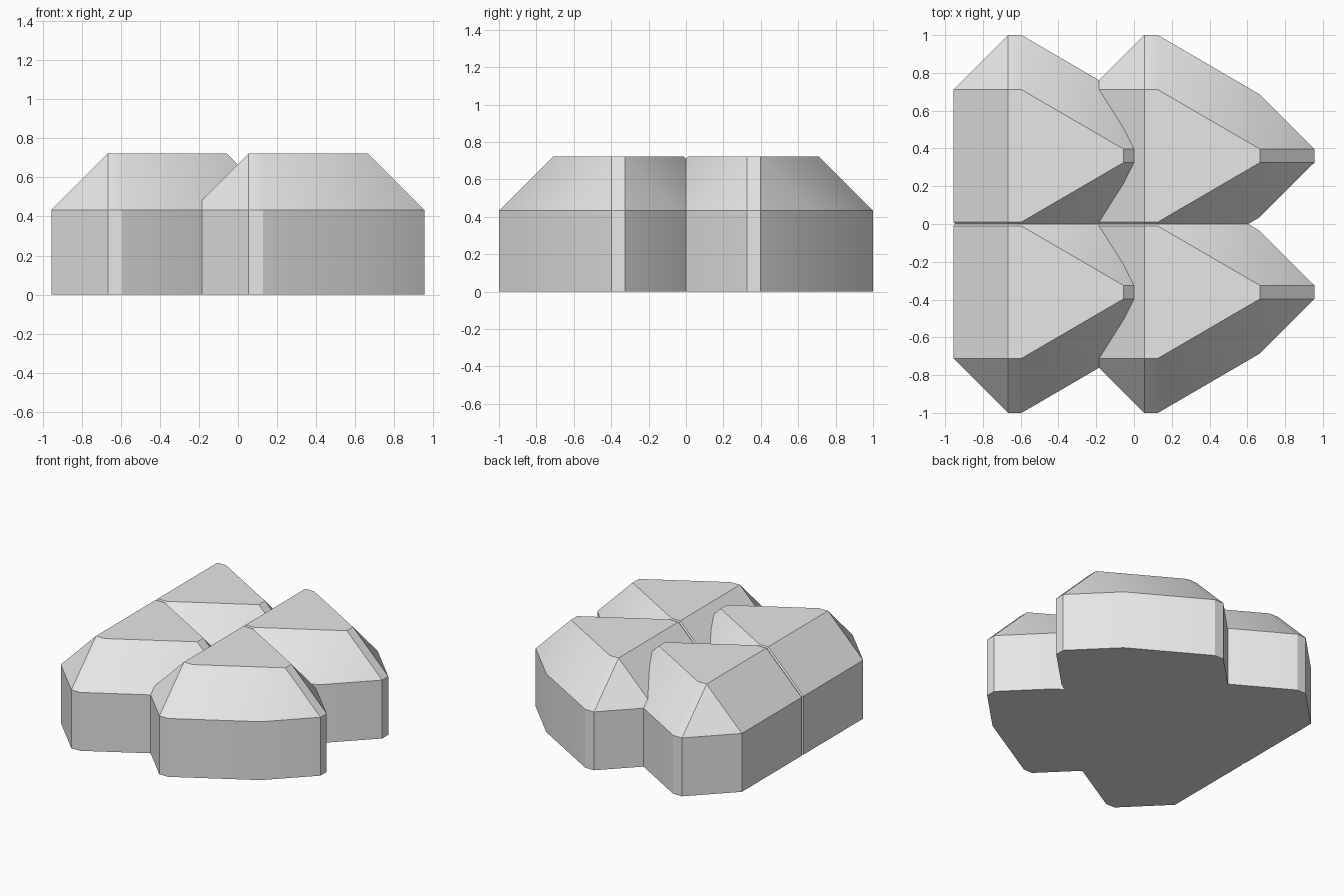
import bpy, bmesh, math

cube = bpy.data.objects.get("Cube")
if cube:
    bpy.data.objects.remove(cube, do_unlink=True)

PITCH = 0.722     # spacing of the blocks
BEVEL = 0.289     # width and height of the sloped rim
TOP = 0.722
SHOULDER = TOP - BEVEL

grey = bpy.data.materials.new("plain grey")
grey.use_nodes = True
grey.diffuse_color = (0.8, 0.8, 0.8, 1)
grey.node_tree.nodes["Principled BSDF"].inputs["Base Color"].default_value = (0.8, 0.8, 0.8, 1)

# Half outline of the flat top, with the directions each corner is pushed out
HALF_TOP = [
    ((-0.306, 0.350), [(-1, 0), (0, 1)]),
    ((-0.234, 0.350), [(0, 1)]),
    ((0.305, 0.036), [(0, 1), (1, 0)]),
]


def build_block(name, cx, cy):
    """Arrow-shaped block: straight wall, sloped rim and flat top."""
    bm = bmesh.new()
    for side in (1, -1):
        for (x, y), pushes in HALF_TOP:
            bm.verts.new((x, y * side, TOP))
            for dx, dy in pushes:
                for z in (SHOULDER, 0):
                    bm.verts.new((x + dx * BEVEL, (y + dy * BEVEL) * side, z))
    bmesh.ops.convex_hull(bm, input=bm.verts[:])
    bmesh.ops.dissolve_limit(bm, angle_limit=math.radians(1),
                             verts=bm.verts[:], edges=bm.edges[:])
    bmesh.ops.recalc_face_normals(bm, faces=bm.faces[:])
    mesh = bpy.data.meshes.new(name)
    bm.to_mesh(mesh)
    bm.free()
    mesh.materials.append(grey)
    block = bpy.data.objects.new(name, mesh)
    block.location = (cx, cy, 0)
    bpy.context.collection.objects.link(block)
    return block


# Two by two grid of interlocking blocks
blocks = [
    build_block(f"{row}_{column}_block", sx * PITCH / 2, sy * PITCH / 2)
    for sx, column in ((-1, "right"), (1, "left"))
    for sy, row in ((-1, "front"), (1, "back"))
]

# Soften only the shallow corners
bpy.ops.object.select_all(action='DESELECT')
for block in blocks:
    block.select_set(True)
bpy.context.view_layer.objects.active = blocks[0]
bpy.ops.object.shade_smooth_by_angle(angle=math.radians(30))
